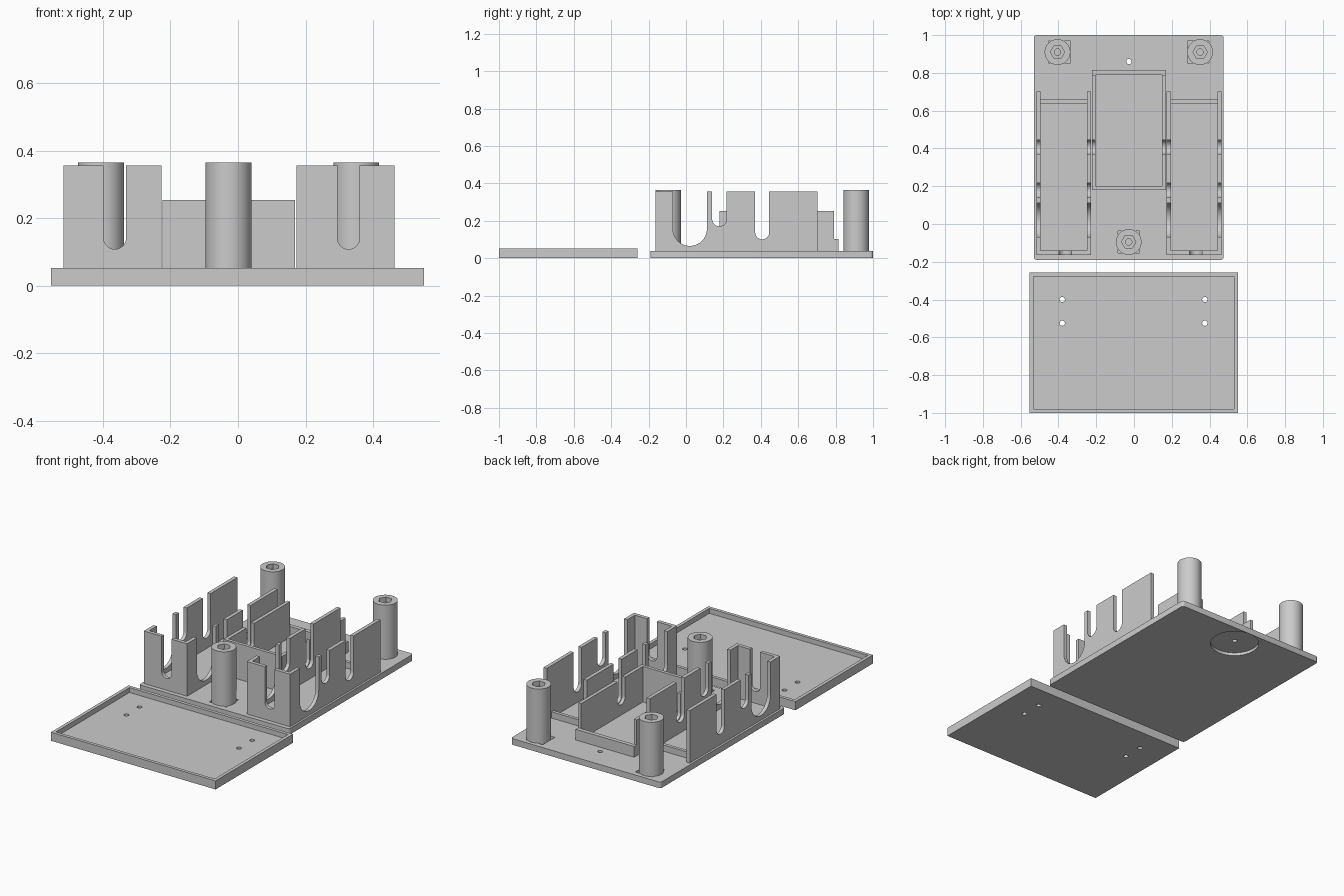
import bpy, bmesh
from math import pi, cos, sin, radians
from mathutils import Vector

cube = bpy.data.objects.get("Cube")
if cube:
    bpy.data.objects.remove(cube)

grey = bpy.data.materials.new("matte grey")
grey.use_nodes = True
tone = (0.6, 0.6, 0.6, 1)
grey.diffuse_color = tone
grey.node_tree.nodes["Principled BSDF"].inputs["Base Color"].default_value = tone

PLATE_TOP = 0.037
MID_X = -0.027          # mirror line of the holder
WALL = 0.022


def prism(name, outline, offset):
    """Close an outline into a face and extrude it along offset."""
    bm = bmesh.new()
    face = bm.faces.new([bm.verts.new(p) for p in outline])
    moved = bmesh.ops.extrude_face_region(bm, geom=[face])["geom"]
    verts = [v for v in moved if isinstance(v, bmesh.types.BMVert)]
    bmesh.ops.translate(bm, vec=Vector(offset), verts=verts)
    bmesh.ops.recalc_face_normals(bm, faces=bm.faces)
    mesh = bpy.data.meshes.new(name)
    bm.to_mesh(mesh)
    bm.free()
    mesh.materials.append(grey)
    obj = bpy.data.objects.new(name, mesh)
    bpy.context.collection.objects.link(obj)
    return obj


def box(name, x0, x1, y0, y1, z0, z1):
    outline = [(x0, y0, z0), (x1, y0, z0), (x1, y1, z0), (x0, y1, z0)]
    return prism(name, outline, (0, 0, z1 - z0))


def cylinder(name, x, y, r, z0, z1, sides=32):
    ring = [(x + r * cos(2 * pi * i / sides), y + r * sin(2 * pi * i / sides), z0)
            for i in range(sides)]
    return prism(name, ring, (0, 0, z1 - z0))


def cut(obj, cutters):
    """Subtract the cutters for good and throw them away."""
    bpy.context.view_layer.objects.active = obj
    for c in cutters:
        mod = obj.modifiers.new("cut", "BOOLEAN")
        mod.operation = "DIFFERENCE"
        mod.solver = "EXACT"
        mod.object = c
        bpy.ops.object.modifier_apply(modifier=mod.name)
        bpy.data.objects.remove(c)


def smooth(obj):
    bpy.ops.object.select_all(action="DESELECT")
    obj.select_set(True)
    bpy.context.view_layer.objects.active = obj
    bpy.ops.object.shade_smooth_by_angle(angle=radians(30))


def notched_wall(name, start, end, top, notches, place, offset):
    """Upright wall whose top edge has round-bottomed notches (from, to, lowest)."""
    pts = [(start, PLATE_TOP - 0.005), (start, top)]
    for a, b, low in notches:
        r = (b - a) / 2
        pts.append((a, top))
        pts += [(a + r - r * cos(pi * i / 16), low + r - r * sin(pi * i / 16))
                for i in range(17)]
        pts.append((b, top))
    pts += [(end, top), (end, PLATE_TOP - 0.005)]
    obj = prism(name, [place(u, z) for u, z in pts], offset)
    smooth(obj)
    return obj


# Base plate with rounded corners
R = 0.015
corners = [(0.46, 0.985, 0), (-0.515, 0.985, 1), (-0.515, -0.175, 2), (0.46, -0.175, 3)]
rounded = [(x + R * cos(pi / 2 * (q + i / 4)), y + R * sin(pi / 2 * (q + i / 4)), 0)
           for x, y, q in corners for i in range(5)]
plate = prism("base_plate", rounded, (0, 0, PLATE_TOP))

# Square sockets, small screw hole and round recess below
posts = {"front_post": (-0.028, -0.095), "right_back_post": (-0.405, 0.91),
         "left_back_post": (0.35, 0.91)}
S = 0.058
sockets = []
for name, (x, y) in posts.items():
    cx = x + (0.01 if x < -0.1 else -0.01 if x > 0.1 else 0)
    sockets.append(box("socket", cx - S, cx + S, y - S, y + S, 0.017, 0.1))
cut(plate, sockets + [cylinder("recess", MID_X, 0.86, 0.138, -0.05, 0.018, 48),
                      cylinder("hole", MID_X, 0.86, 0.014, -0.05, 0.1)])
smooth(plate)

# Round posts with a hexagonal pocket and a pilot hole
for name, (x, y) in posts.items():
    post = cylinder(name, x, y, 0.068, 0.01, 0.365, 48)
    cut(post, [cylinder("pocket", x, y, 0.038, 0.335, 0.4, 6),
               cylinder("pilot", x, y, 0.017, 0.15, 0.4, 20)])
    smooth(post)

# Two side compartments, mirrored about the middle line
side_notches = [(-0.07, 0.112, 0.065), (0.14, 0.217, 0.17), (0.37, 0.445, 0.1)]
for side, label in ((-1, "right"), (1, "left")):
    for part, inner in (("outer", 0.477), ("inner", 0.2)):
        x = MID_X + side * inner if part == "inner" else MID_X + side * 0.49
        notched_wall(f"{label}_{part}_wall", -0.163, 0.702, 0.355, side_notches,
                     lambda u, z, x=x: (x, u, z),
                     (WALL * (side if part == "inner" else -side), 0, 0))
    lo, hi = sorted((MID_X + side * (0.2 + WALL), MID_X + side * (0.49 - WALL)))
    mid = MID_X + side * 0.3375 if side < 0 else 0.327
    notched_wall(f"{label}_front_wall", lo, hi, 0.355, [(mid - 0.033, mid + 0.033, 0.108)],
                 lambda u, z: (u, -0.163, z), (0, WALL, 0))
    box(f"{label}_back_stop", lo, hi, 0.638, 0.658, 0.03, 0.075)

# Centre compartment: tall sides and front, low back
X0, X1 = MID_X - 0.196, MID_X + 0.196
for x, label, way in ((X0, "right", 1), (X1, "left", -1)):
    notched_wall(f"{label}_centre_wall", 0.18, 0.79, 0.253, [(0.37, 0.445, 0.1)],
                 lambda u, z, x=x: (x, u, z), (way * 0.02, 0, 0))
box("centre_front_wall", X0 + 0.02, X1 - 0.02, 0.18, 0.2, 0.03, 0.253)
box("centre_back_wall", X0, X1, 0.79, 0.815, 0.03, 0.102)

# Shallow cover tray with four screw holes
tray = box("cover_tray", -0.553, 0.55, -1.0, -0.258, 0, 0.052)
cutters = [box("cavity", -0.533, 0.53, -0.98, -0.278, 0.022, 0.1)]
cutters += [cylinder("hole", x, y, 0.014, -0.05, 0.1, 24)
            for x in (-0.38, 0.375) for y in (-0.4, -0.525)]
cut(tray, cutters)
smooth(tray)
